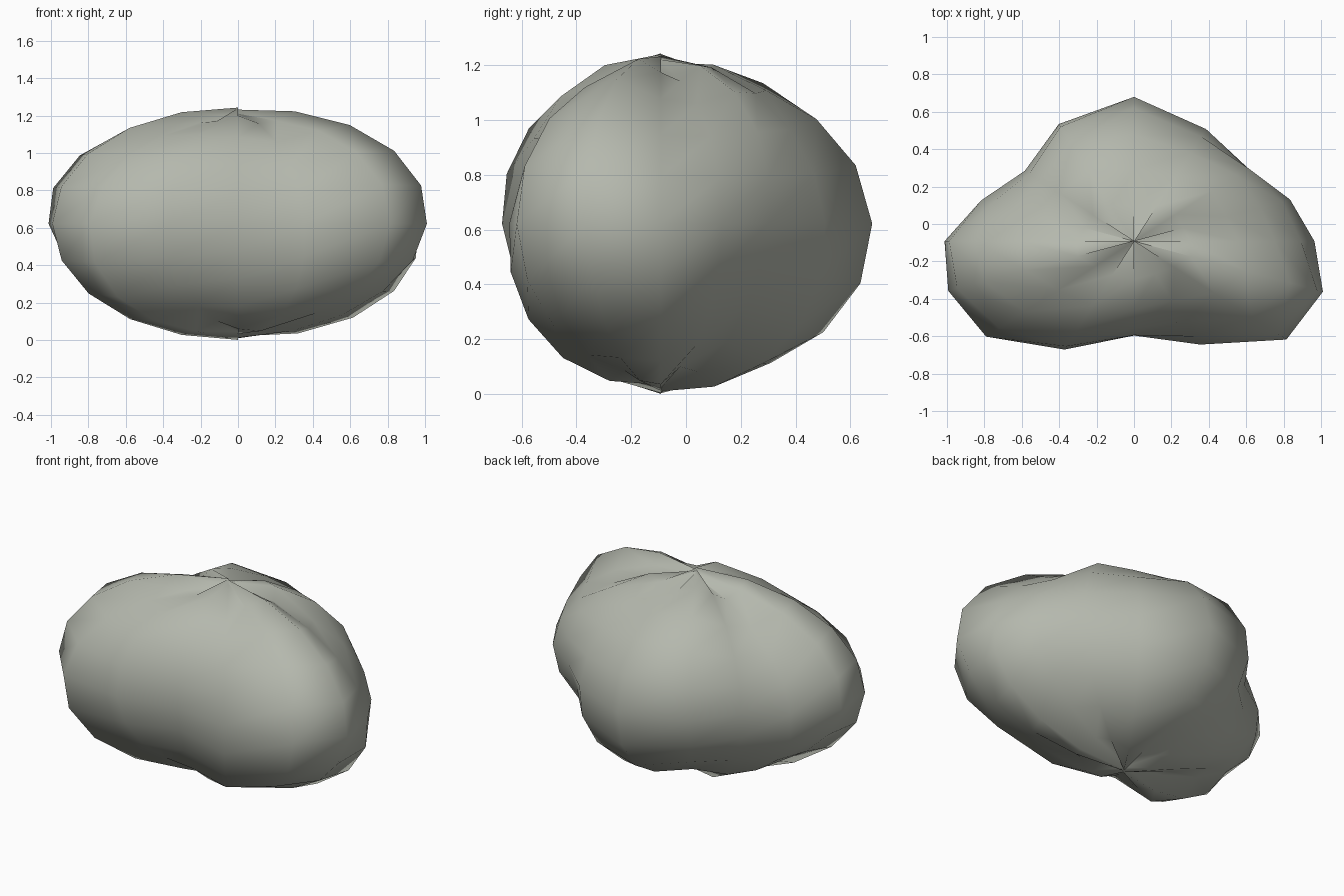
import bpy, bmesh
from math import sin, cos, radians, pi

if "Cube" in bpy.data.objects:
    bpy.data.objects.remove(bpy.data.objects["Cube"])

SEGMENTS, RINGS = 16, 10
CENTRE_Y, CENTRE_Z = -0.092, 0.622
WIDE, TALL, MEAN = 1.55, 0.92, 0.638


def point(i, lat):
    """Lumpy radius: three broad lobes fading to the poles plus a twisting ripple."""
    phi = 2 * pi * i / SEGMENTS
    c, s = max(cos(lat), 0.0), sin(lat)
    r = MEAN + 0.1 * cos(3 * (phi - pi / 2)) * c ** 1.7
    r += 0.037 * cos(5 * phi - radians(115) - 2 * lat)
    return (WIDE * r * c * cos(phi),
            CENTRE_Y + r * c * sin(phi),
            CENTRE_Z + TALL * r * s)


# boulder body: each meridian keeps its own pole height, giving the pinched star
bm = bmesh.new()
rows = [[bm.verts.new(point(i, radians(-90 + 180 * k / RINGS)))
         for i in range(SEGMENTS)] for k in range(RINGS + 1)]
for low, high in zip(rows, rows[1:]):
    for i in range(SEGMENTS):
        j = (i + 1) % SEGMENTS
        bm.faces.new((low[i], low[j], high[j], high[i])).smooth = True
mesh = bpy.data.meshes.new("boulder")
bm.to_mesh(mesh)
bm.free()
boulder = bpy.data.objects.new("boulder", mesh)
bpy.context.collection.objects.link(boulder)

# stone colour
stone = bpy.data.materials.new("stone")
stone.diffuse_color = (0.46, 0.48, 0.42, 1)
stone.use_nodes = True
stone.node_tree.nodes["Principled BSDF"].inputs["Base Color"].default_value = stone.diffuse_color
mesh.materials.append(stone)
